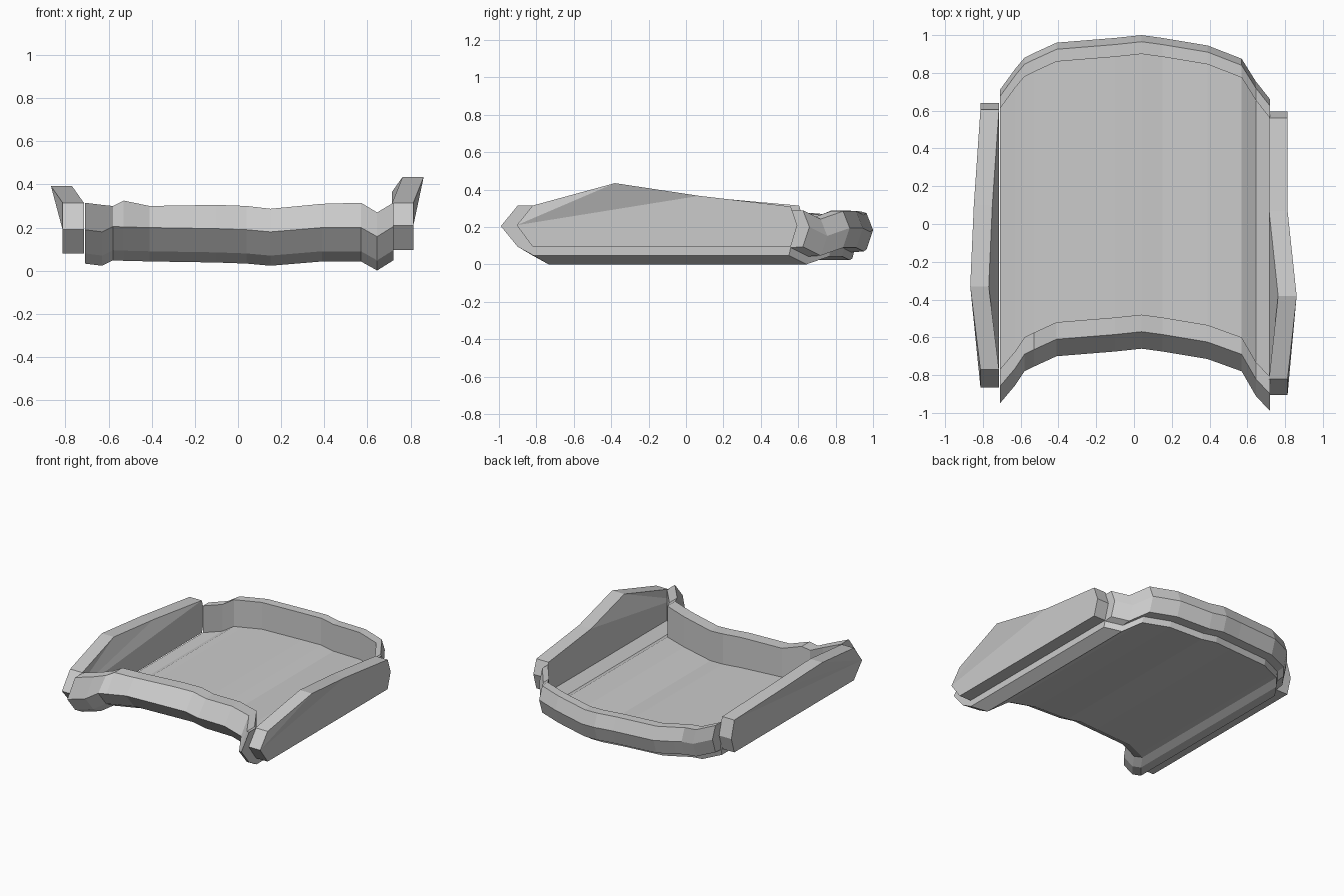
import bpy, bmesh

if "Cube" in bpy.data.objects:
    bpy.data.objects.remove(bpy.data.objects["Cube"])


def make_object(name, verts, faces):
    mesh = bpy.data.meshes.new(name)
    bm = bmesh.new()
    bv = [bm.verts.new(v) for v in verts]
    for f in faces:
        bm.faces.new([bv[i] for i in f])
    bmesh.ops.recalc_face_normals(bm, faces=bm.faces)
    bm.to_mesh(mesh)
    bm.free()
    obj = bpy.data.objects.new(name, mesh)
    bpy.context.collection.objects.link(obj)
    return obj


def loft(name, rings):
    """Skin equal closed rings and cap both ends."""
    n = len(rings[0])
    verts = [p for r in rings for p in r]
    faces = [(k * n + i, k * n + (i + 1) % n, (k + 1) * n + (i + 1) % n, (k + 1) * n + i)
             for k in range(len(rings) - 1) for i in range(n)]
    faces += [tuple(range(n)), tuple(range(len(verts) - n, len(verts)))]
    return make_object(name, verts, faces)


# Deck stations across the width: x, front y, back y, rim mid height, front rim top
stations = [
    (-.71, -.95, .71, .19, .315), (-.63, -.855, .82, .18, .305),
    (-.58, -.78, .88, .205, .30), (-.53, -.755, .905, .203, .325),
    (-.41, -.70, .96, .20, .30), (-.10, -.675, .985, .195, .305),
    (.04, -.66, 1.0, .19, .30), (.15, -.675, .985, .18, .287),
    (.39, -.715, .945, .20, .31), (.57, -.78, .875, .20, .315),
    (.645, -.91, .755, .158, .27), (.72, -.99, .66, .205, .315),
]


def deck_ring(x, f, b, m, top):
    # front rim, sunken floor, back rim, then the underside of the slab
    pts = [(f, m), (f + .09, top), (f + .18, top), (f + .18, m - .11),
           (b - .10, m - .11), (b - .10, m + .085), (b - .035, m + .085), (b, m - .005),
           (b - .035, m - .11), (b - .10, m - .115), (b - .11, m - .157),
           (f + .175, m - .157), (f + .09, m - .11)]
    return [(x, y, z) for y, z in pts]


loft("deck_with_rims", [deck_ring(*s) for s in stations])


def side_wall(name, side, profile):
    """Parapet from (y, z, outward lean) points; flat side faces fan from the first point."""
    n = len(profile)
    inner = [(side * (.715 + o), y, z) for y, z, o in profile]
    outer = [(side * (.813 + o), y, z) for y, z, o in profile]
    faces = [(i, (i + 1) % n, n + (i + 1) % n, n + i) for i in range(n)]
    for base in (0, n):
        faces += [(base, base + i, base + i + 1) for i in range(1, n - 1)]
    return make_object(name, inner + outer, faces)


# Side parapets, highest and leaning outwards near the front
side_wall("right_wall", 1, [
    (-.905, .21, 0), (-.82, .315, 0), (-.38, .435, .048), (.07, .367, 0),
    (.56, .31, 0), (.595, .21, 0), (.56, .095, 0), (-.82, .095, 0)])
side_wall("left_wall", -1, [
    (-.865, .19, 0), (-.77, .315, 0), (-.33, .392, .054), (.10, .36, .035),
    (.605, .315, 0), (.64, .19, 0), (.605, .08, 0), (-.77, .08, 0)])
